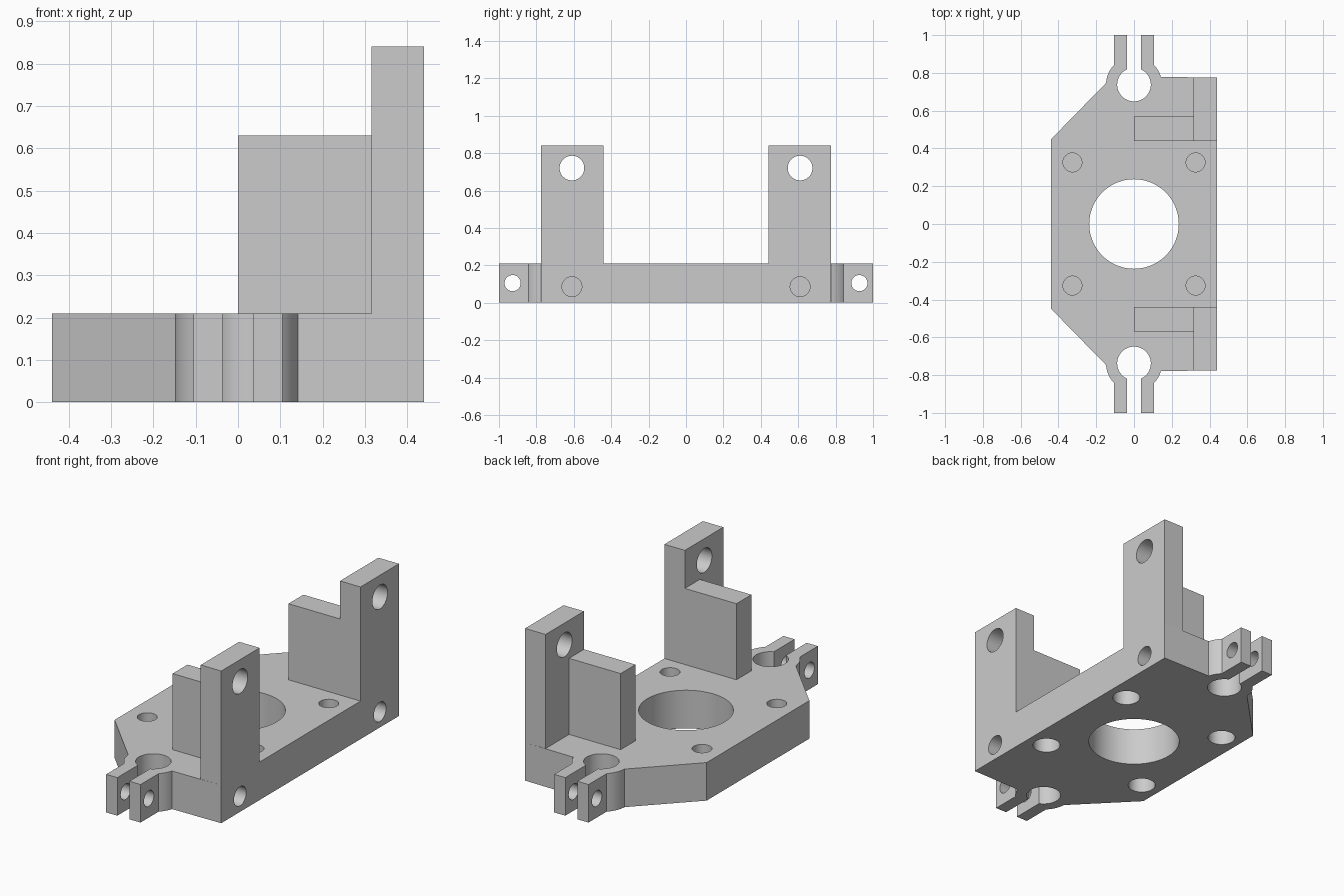
import bpy
import bmesh
from math import radians, cos, sin, atan2, tau
from mathutils import Matrix, Vector

cube = bpy.data.objects.get("Cube")
if cube:
    bpy.data.objects.remove(cube, do_unlink=True)

BASE_H = 0.21
CLAMP_Y, CLAMP_R = 0.738, 0.148

grey = bpy.data.materials.new("plain grey")
grey.use_nodes = True
grey.diffuse_color = (0.6, 0.6, 0.6, 1)
grey.node_tree.nodes["Principled BSDF"].inputs["Base Color"].default_value = (0.6, 0.6, 0.6, 1)


def finish(bm, name):
    bmesh.ops.recalc_face_normals(bm, faces=bm.faces)
    mesh = bpy.data.meshes.new(name)
    bm.to_mesh(mesh)
    bm.free()
    mesh.materials.append(grey)
    obj = bpy.data.objects.new(name, mesh)
    bpy.context.collection.objects.link(obj)
    return obj


def prism(name, outline, height):
    bm = bmesh.new()
    face = bm.faces.new([bm.verts.new((x, y, 0)) for x, y in outline])
    new = bmesh.ops.extrude_face_region(bm, geom=[face])["geom"]
    bmesh.ops.translate(bm, vec=(0, 0, height),
                        verts=[v for v in new if isinstance(v, bmesh.types.BMVert)])
    return finish(bm, name)


def box(name, low, high):
    low, high = Vector(low), Vector(high)
    bm = bmesh.new()
    bmesh.ops.create_cube(bm, size=1, matrix=Matrix.Translation((low + high) / 2)
                          @ Matrix.Diagonal((*(high - low), 1)))
    return finish(bm, name)


def rod(name, start, end, radius):
    start, end = Vector(start), Vector(end)
    axis = end - start
    turn = axis.to_track_quat("Z", "Y").to_matrix().to_4x4()
    bm = bmesh.new()
    bmesh.ops.create_cone(bm, cap_ends=True, segments=64, radius1=radius, radius2=radius,
                          depth=axis.length,
                          matrix=Matrix.Translation((start + end) / 2) @ turn)
    return finish(bm, name)


def combine(target, tool, operation):
    mod = target.modifiers.new(operation.lower(), "BOOLEAN")
    mod.operation, mod.object, mod.solver = operation, tool, "EXACT"
    bpy.context.view_layer.objects.active = target
    bpy.ops.object.modifier_apply(modifier=mod.name)
    bpy.data.objects.remove(tool, do_unlink=True)


def arc(p, q, steps=10):
    a, b = (atan2(y - CLAMP_Y, x) for x, y in (p, q))
    if b < a - tau / 2:
        b += tau
    angles = [a + (b - a) * i / steps for i in range(steps + 1)]
    return [(CLAMP_R * cos(t), CLAMP_Y + CLAMP_R * sin(t)) for t in angles]


# Base plate with chamfered corners and clamp ears at both ends
half = [(0.44, 0.775)]
half += arc((0.14, 0.778), (0.105, 0.842))
half += [(0.105, 1), (-0.105, 1)]
half += arc((-0.105, 0.842), (-0.147, 0.747))
half += [(-0.44, 0.448)]
bracket = prism("motor_bracket", half + [(x, -y) for x, y in reversed(half)], BASE_H)

# Upright posts with inner gussets
for s in (-1, 1):
    def span(y0, y1):
        return sorted((s * y0, s * y1))
    y0, y1 = span(0.44, 0.775)
    combine(bracket, box("post", (0.315, y0, 0), (0.44, y1, 0.84)), "UNION")
    y0, y1 = span(0.44, 0.57)
    combine(bracket, box("gusset", (0, y0, 0.1), (0.38, y1, 0.63)), "UNION")

# Central bore
holes = [rod("bore", (0, 0, -0.1), (0, 0, 0.4), 0.237)]
for s in (-1, 1):
    # Clamp bore, slit and pinch bolt hole
    holes.append(rod("clamp_bore", (0, s * CLAMP_Y, -0.1), (0, s * CLAMP_Y, 0.4), 0.089))
    y0, y1 = sorted((s * CLAMP_Y, s * 1.1))
    holes.append(box("slit", (-0.037, y0, -0.1), (0.037, y1, 0.4)))
    holes.append(rod("pinch_hole", (-0.2, s * 0.927, 0.105), (0.2, s * 0.927, 0.105), 0.043))
    # Post hole, and blind hole at the post foot
    holes.append(rod("post_hole", (0.25, s * 0.61, 0.72), (0.5, s * 0.61, 0.72), 0.066))
    holes.append(rod("foot_hole", (0.15, s * 0.61, 0.086), (0.5, s * 0.61, 0.086), 0.053))
    # Corner screw holes with wider recesses underneath
    for x in (-0.326, 0.326):
        y = s * 0.326
        holes.append(rod("screw_hole", (x, y, 0.125), (x, y, 0.3), 0.05))
        holes.append(rod("screw_recess", (x, y, -0.1), (x, y, 0.115), 0.071))
for hole in holes:
    combine(bracket, hole, "DIFFERENCE")

# Smooth bores, sharp edges
bpy.ops.object.select_all(action="DESELECT")
bracket.select_set(True)
bpy.context.view_layer.objects.active = bracket
bpy.ops.object.shade_smooth_by_angle(angle=radians(20))
